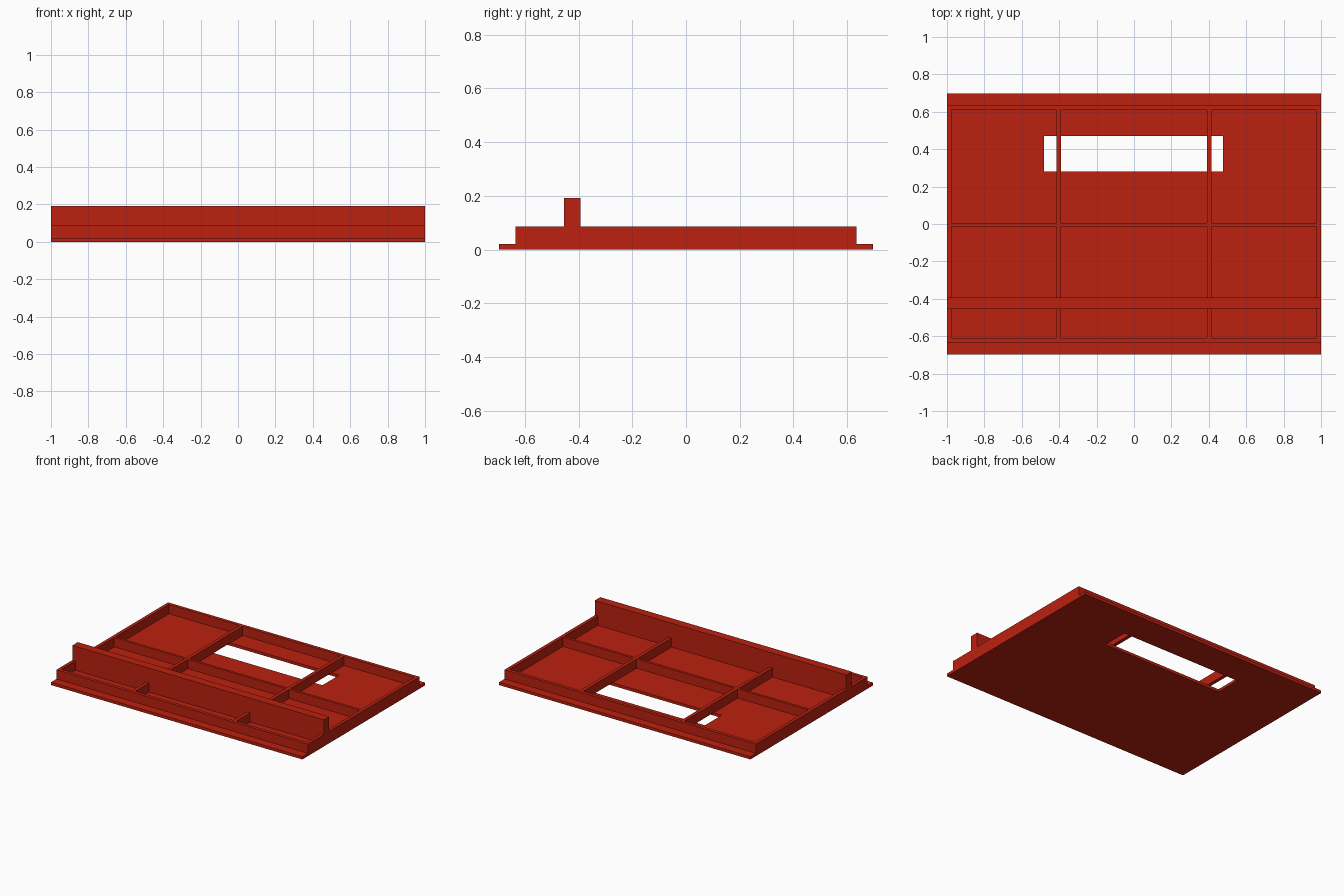
import bpy, bmesh

if "Cube" in bpy.data.objects:
    bpy.data.objects.remove(bpy.data.objects["Cube"])

red = bpy.data.materials.new("brick red")
red.diffuse_color = (0.5, 0.015, 0.005, 1)
red.use_nodes = True
red.node_tree.nodes["Principled BSDF"].inputs["Base Color"].default_value = red.diffuse_color

FLOOR, RIM, TOP = 0.02, 0.086, 0.192   # heights of plate, rim and tall bar


def box(name, x, y, z):
    """Box from (min, max) ranges on each axis."""
    me = bpy.data.meshes.new(name)
    bm = bmesh.new()
    bmesh.ops.create_cube(bm, size=1)
    for v in bm.verts:
        v.co = [(r[0] + r[1]) / 2 + c * (r[1] - r[0]) for c, r in zip(v.co, (x, y, z))]
    bm.to_mesh(me)
    bm.free()
    me.materials.append(red)
    ob = bpy.data.objects.new(name, me)
    bpy.context.collection.objects.link(ob)
    return ob


def prism(name, outline, y):
    """Outline in x and z, extruded along y."""
    me = bpy.data.meshes.new(name)
    bm = bmesh.new()
    face = bm.faces.new([bm.verts.new((px, y[0], pz)) for px, pz in outline])
    ext = bmesh.ops.extrude_face_region(bm, geom=[face])
    bmesh.ops.translate(bm, vec=(0, y[1] - y[0], 0),
                        verts=[g for g in ext["geom"] if isinstance(g, bmesh.types.BMVert)])
    bmesh.ops.recalc_face_normals(bm, faces=bm.faces)
    bm.to_mesh(me)
    bm.free()
    me.materials.append(red)
    ob = bpy.data.objects.new(name, me)
    bpy.context.collection.objects.link(ob)
    return ob


# Base plate with a long slot cut through it
plate = box("base_plate", (-1, 1), (-0.697, 0.697), (0, FLOOR))
cutter = box("slot_cutter", (-0.48, 0.475), (0.28, 0.47), (-0.1, 0.1))
cutter.hide_render = True
cutter.hide_set(True)
cut = plate.modifiers.new("slot", 'BOOLEAN')
cut.operation = 'DIFFERENCE'
cut.solver = 'EXACT'
cut.object = cutter
bpy.context.view_layer.objects.active = plate
plate.select_set(True)
bpy.ops.object.modifier_apply(modifier=cut.name)
bpy.data.objects.remove(cutter)

# Rim walls and the two long ribs
for side, s in (("left", -1), ("right", 1)):
    box(side + "_wall", sorted((s * 0.976, s)), (-0.61, 0.61), (FLOOR, RIM))
    box(side + "_rib", sorted((s * 0.39, s * 0.415)), (-0.61, 0.61), (FLOOR, RIM))
for side, s in (("front", -1), ("back", 1)):
    box(side + "_wall", (-1, 1), sorted((s * 0.61, s * 0.634)), (FLOOR, RIM))

# Cross rib, in three lengths between the long ribs
for name, x in (("left", (-0.976, -0.415)), ("middle", (-0.39, 0.39)), ("right", (0.415, 0.976))):
    box(name + "_cross_rib", x, (-0.013, 0.005), (FLOOR, RIM))

# Tall bar, standing on the floor and resting on the side walls
prism("tall_bar", [(-0.976, FLOOR), (0.976, FLOOR), (0.976, RIM), (1, RIM),
                   (1, TOP), (-1, TOP), (-1, RIM), (-0.976, RIM)], (-0.454, -0.392))
